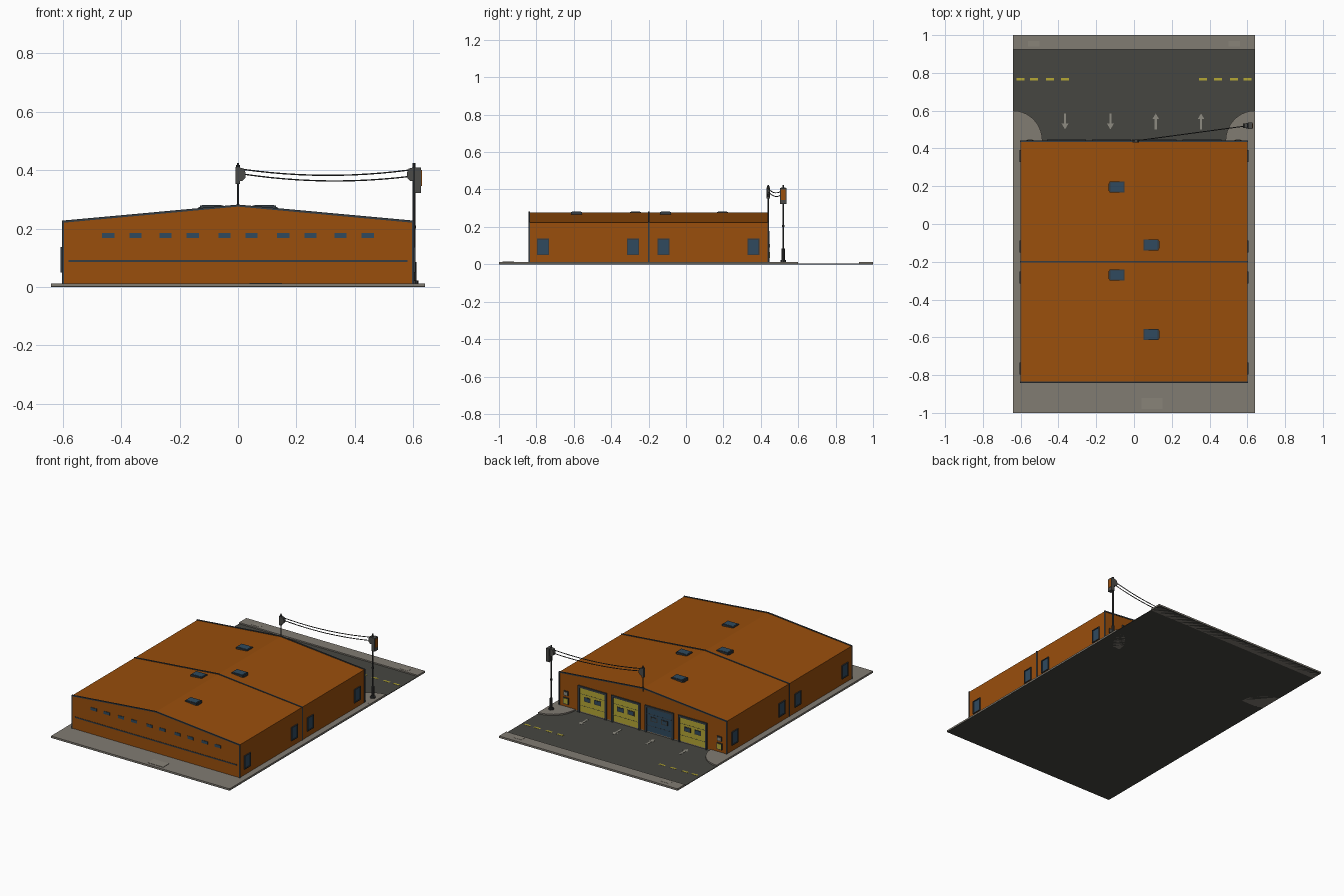
import bpy, bmesh, math
from mathutils import Vector

if "Cube" in bpy.data.objects:
    bpy.data.objects.remove(bpy.data.objects["Cube"])


def material(name, r, g, b):
    m = bpy.data.materials.new(name)
    m.diffuse_color = (r, g, b, 1)
    m.use_nodes = True
    m.node_tree.nodes["Principled BSDF"].inputs["Base Color"].default_value = m.diffuse_color
    return m


ORANGE = material("orange cladding", .32, .077, .0036)
CONCRETE = material("concrete", .22, .20, .17)
PATCH = material("pale concrete", .25, .23, .19)
ASPHALT = material("asphalt", .062, .062, .053)
YELLOW = material("yellow paint", .46, .39, .035)
BLUE = material("slate blue", .029, .068, .112)
TRIM = material("dark trim", .035, .045, .055)
METAL = material("dark metal", .04, .042, .042)
MARK = material("road marking grey", .27, .26, .22)
GREY = material("box grey", .07, .07, .065)


def prism(name, pts, a, b, mat, axis='z'):
    """Outline extruded from a to b: along z (x, y points) or along y (x, z points)."""
    bm = bmesh.new()
    put = (lambda p, h: (p[0], p[1], h)) if axis == 'z' else (lambda p, h: (p[0], h, p[1]))
    low = [bm.verts.new(put(p, a)) for p in pts]
    top = [bm.verts.new(put(p, b)) for p in pts]
    bm.faces.new(low)
    bm.faces.new(top)
    for i in range(len(pts)):
        j = (i + 1) % len(pts)
        bm.faces.new((low[i], low[j], top[j], top[i]))
    bmesh.ops.recalc_face_normals(bm, faces=bm.faces)
    me = bpy.data.meshes.new(name)
    bm.to_mesh(me)
    bm.free()
    me.materials.append(mat)
    ob = bpy.data.objects.new(name, me)
    bpy.context.collection.objects.link(ob)
    return ob


def box(name, x0, x1, y0, y1, z0, z1, mat):
    return prism(name, [(x0, y0), (x1, y0), (x1, y1), (x0, y1)], z0, z1, mat)


def rod(name, x, y, z0, z1, r, mat, n=10):
    pts = [(x + r * math.cos(2 * math.pi * i / n), y + r * math.sin(2 * math.pi * i / n)) for i in range(n)]
    return prism(name, pts, z0, z1, mat)


def wire(name, a, b, sag):
    cu = bpy.data.curves.new(name, 'CURVE')
    cu.dimensions = '3D'
    cu.bevel_depth = .0025
    cu.bevel_resolution = 1
    cu.use_fill_caps = True
    s = cu.splines.new('POLY')
    s.points.add(12)
    for i, p in enumerate(s.points):
        t = i / 12
        v = Vector(a).lerp(Vector(b), t)
        p.co = (v.x, v.y, v.z - sag * 4 * t * (1 - t), 1)
    cu.materials.append(METAL)
    bpy.context.collection.objects.link(bpy.data.objects.new(name, cu))


# Ground: road, pavement, rounded kerb corners
box("road", -.64, .64, -1, 1, 0, .004, ASPHALT)
box("pavement", -.64, .64, -1, .44, 0, .012, CONCRETE)
box("far_pavement", -.64, .64, .925, 1, 0, .012, CONCRETE)
for s in (-1, 1):
    arc = [(s * (.64 - .155 * math.cos(t * math.pi / 20)), .44 + .16 * math.sin(t * math.pi / 20)) for t in range(11)]
    prism("kerb_corner", [(s * .64, .44)] + arc, 0, .0125, CONCRETE)
    for x in (.365, .445, .53, .6):
        box("road_dash", s * x - .021, s * x + .021, .759, .772, .004, .005, YELLOW)
    box("pavement_patch", s * .53 - .03, s * .53 + .03, .94, .97, .012, .013, PATCH)
box("pavement_slab_patch", .04, .15, -.98, -.92, .012, .014, PATCH)

# Lane arrows
for x, d in ((-.365, -1), (-.125, -1), (.115, 1), (.355, 1)):
    shape = [(-.006, -.042), (.006, -.042), (.006, .012), (.018, .012),
             (0, .042), (-.018, .012), (-.006, .012)]
    prism("lane_arrow", [(x + px, .543 + d * py) for px, py in shape], .004, .005, MARK)

# Building shell and trim bands
prism("building", [(-.6, .01), (.6, .01), (.6, .224), (0, .278), (-.6, .224)], -.84, .44, ORANGE, 'y')
band = [(-.603, .01), (-.603, .227), (0, .282), (.603, .227), (.603, .01),
        (.596, .01), (.596, .220), (0, .275), (-.596, .220), (-.596, .01)]
for y in (-.839, -.2, .439):
    prism("trim_band", band, y - .004, y + .004, TRIM, 'y')
box("wall_rail", -.58, .58, -.842, -.838, .085, .093, TRIM)

# Strip windows on the front wall
for x in (.046, .155, .248, .351, .444):
    for s in (-1, 1):
        box("strip_window", s * x - .021, s * x + .021, -.843, -.838, .167, .185, BLUE)

# Side windows with frames
for s in (-1, 1):
    for y in (-.765, -.283, -.12, .36):
        def side(name, y0, y1, z0, z1, d, mat):
            box(name, *sorted((s * .598, s * (.6 + d))), y + y0, y + y1, z0, z1, mat)
        side("side_glass", -.027, .027, .055, .132, .003, BLUE)
        for e in (-1, 1):
            side("window_jamb", *sorted((e * .026, e * .032)), .05, .137, .007, TRIM)
        side("window_sill", -.032, .032, .05, .056, .007, TRIM)
        side("window_head", -.032, .032, .131, .137, .007, TRIM)

# Roof skylights
for x, y in ((-.09, .195), (.09, -.11), (-.09, -.27), (.09, -.585)):
    box("skylight_frame", x - .04, x + .04, y - .029, y + .029, .262, .279, TRIM)
    box("skylight_glass", x - .034, x + .034, y - .024, y + .024, .279, .281, BLUE)
    e = math.copysign(1, x)
    box("skylight_hinge", *sorted((x + e * .036, x + e * .046)), y - .02, y + .02, .258, .274, TRIM)

# Vehicle doors
for x, mat in ((.36, YELLOW), (.121, YELLOW), (-.119, BLUE), (-.358, YELLOW)):
    box("door_panel", x - .092, x + .092, .438, .443, .012, .165, mat)
    for e in (-1, 1):
        box("door_jamb", *sorted((x + e * .09, x + e * .103)), .438, .447, .004, .177, TRIM)
        wx = x + e * .037
        box("door_window_frame", wx - .024, wx + .024, .438, .4445, .082, .112, METAL)
        box("door_window", wx - .017, wx + .017, .438, .4455, .087, .107, BLUE)
    box("door_head", x - .103, x + .103, .438, .447, .164, .177, TRIM)
    for z in (.05, .125):
        box("door_seam", x - .09, x + .09, .438, .4435, z, z + .002, METAL)

# Wall lamp and service cabinet beside the doors
for s in (-1, 1):
    x = s * .55
    box("service_cabinet", x - .018, x + .018, .438, .446, .03, .072, METAL)
    box("cabinet_face", x - .013, x + .013, .438, .448, .035, .067, YELLOW)
    box("lamp_plate", x - .016, x + .016, .438, .446, .085, .115, METAL)
    box("lamp_face", x - .01, x + .01, .438, .448, .09, .108, MARK)

# Utility pole with transformer box
px, py = .602, .52
rod("utility_pole", px, py, .01, .425, .005, METAL)
rod("pole_foot", px, py, .01, .022, .016, METAL)
rod("pole_sleeve", px, py, .02, .085, .009, METAL)
rod("pole_collar", px, py, .2, .21, .007, METAL)
box("transformer_box", .604, .627, py - .017, py + .017, .322, .408, GREY)
box("transformer_face", .626, .629, py - .012, py + .012, .345, .4, ORANGE)
bracket = [(0, .41), (-.018, .405), (-.024, .39), (-.024, .375), (-.012, .362), (0, .362)]
prism("pole_bracket", [(px + a, z) for a, z in bracket], py - .012, py + .012, GREY, 'y')

# Roof mast at the gable peak
rod("roof_mast", 0, .44, .26, .425, .004, METAL)
rod("mast_cap", 0, .44, .405, .418, .006, METAL)
prism("mast_bracket", [(-.4 * a, z) if a == 0 else (-a * 1.1, z) for a, z in bracket], .432, .448, GREY, 'y')
box("mast_box", -.009, .006, .431, .449, .352, .41, GREY)

# Hanging cables
wire("upper_cable", (.02, .442, .402), (.585, .518, .4), .019)
wire("lower_cable", (.02, .442, .386), (.585, .518, .378), .019)
